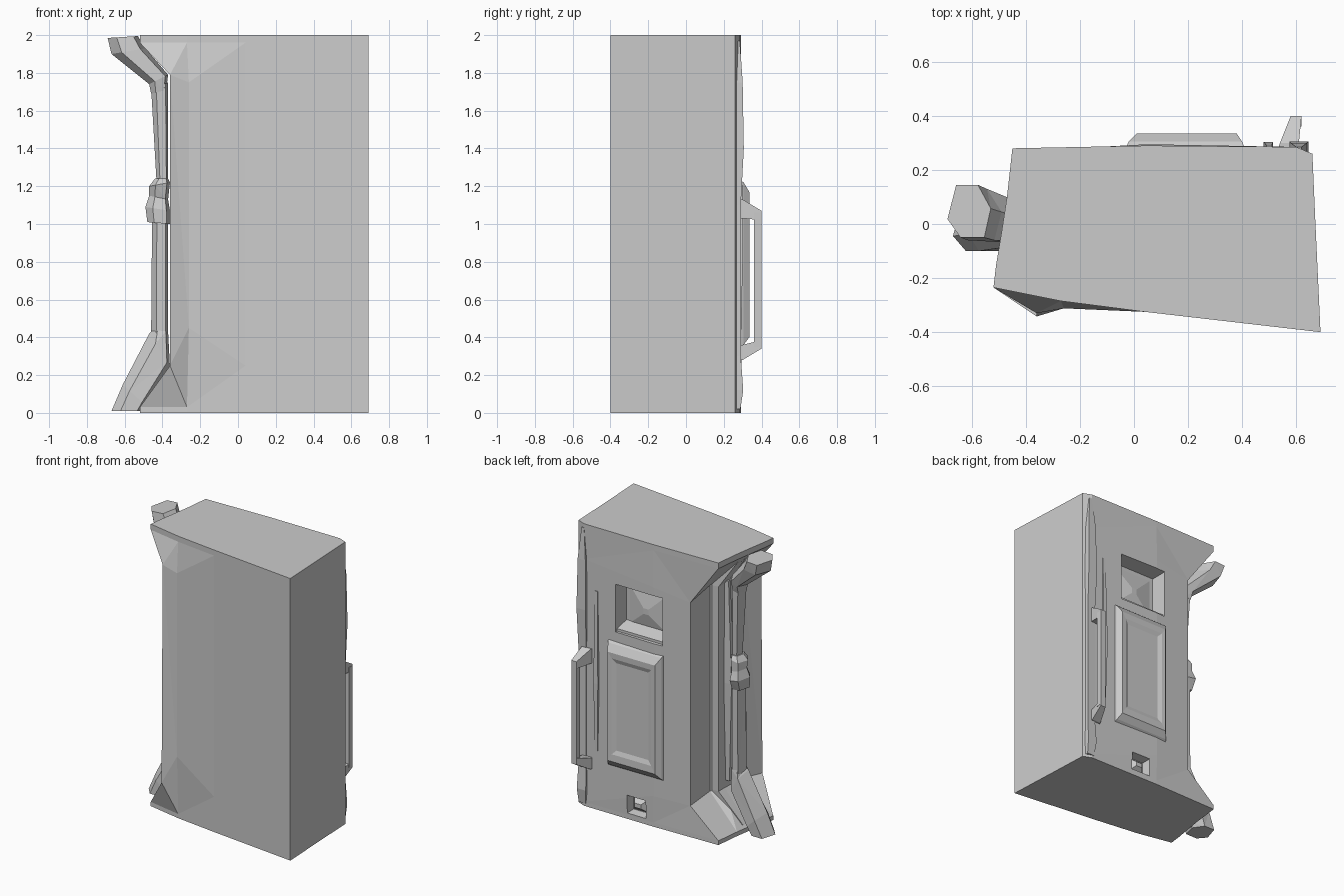
import bpy, bmesh


def finish(name, bm):
    bmesh.ops.recalc_face_normals(bm, faces=bm.faces)
    me = bpy.data.meshes.new(name)
    bm.to_mesh(me)
    bm.free()
    ob = bpy.data.objects.new(name, me)
    bpy.context.collection.objects.link(ob)
    return ob


def loft(name, rings):
    """Closed skin through rings of equal point count."""
    bm = bmesh.new()
    rows = [[bm.verts.new(p) for p in r] for r in rings]
    n = len(rows[0])
    for a, b in zip(rows, rows[1:]):
        for i in range(n):
            j = (i + 1) % n
            bm.faces.new((a[i], a[j], b[j], b[i]))
    bm.faces.new(rows[0])
    bm.faces.new(rows[-1])
    bmesh.ops.triangulate(bm, faces=bm.faces)
    return finish(name, bm)


def rect(x0, x1, z0, z1, y):
    return [(x0, y, z0), (x1, y, z0), (x1, y, z1), (x0, y, z1)]


def flat(x0, x1, y0, y1, z):
    return [(x0, y0, z), (x1, y0, z), (x1, y1, z), (x0, y1, z)]


# Body: columns of (end x, end y, waist x, waist y, low waist z, high waist z)
COLS = [
    (.69, -.40, .69, -.40, .25, 1.75),
    (.67, .03, .67, .03, .25, 1.75),
    (.66, .26, .66, .26, .25, 1.75),
    (.60, .285, .60, .285, .25, 1.75),
    (.05, .29, .05, .295, .22, 1.70),
    (-.45, .28, -.23, .28, .22, 1.66),
    (-.47, .10, -.23, .06, .24, 1.70),
    (-.49, -.03, -.29, -.02, .25, 1.75),
    (-.51, -.15, -.30, -.20, .25, 1.77),
    (-.52, -.235, -.36, -.33, .25, 1.79),
    (-.27, -.285, -.26, -.312, .45, 1.75),
    (.04, -.325, .04, -.325, .25, 1.75),
]
body = loft("body", [
    [(c[0], c[1], 0) for c in COLS],
    [(c[0], c[1], .03) for c in COLS],
    [(c[2], c[3] - (.012 if i == 9 else 0), c[4]) for i, c in enumerate(COLS)],
    [(c[2], c[3], c[5]) for c in COLS],
    [(c[0], c[1], 1.96) for c in COLS],
    [(c[0], c[1], 2.0) for c in COLS],
])


def recess(name, x0, x1, z0, z1, depth_y, taper=0):
    cut = loft(name, [rect(x0 + taper, x1 - taper, z0 + taper, z1 - taper, depth_y),
                      rect(x0, x1, z0, z1, .30), rect(x0, x1, z0, z1, .36)])
    cut.hide_render = True
    cut.hide_set(True)
    m = body.modifiers.new(name, 'BOOLEAN')
    m.operation, m.solver, m.object = 'DIFFERENCE', 'EXACT', cut


# Recessed window and small socket in the back face
recess("window_cutter", -.02, .35, 1.30, 1.64, .18, .01)
recess("socket_cutter", .11, .26, .04, .17, .23, .01)
loft("window_floor", [rect(-.01, .34, 1.31, 1.63, .175), rect(.15, .19, 1.44, 1.48, .205)])
loft("window_sill", [rect(-.02, .35, 1.29, 1.35, .18), rect(-.02, .35, 1.29, 1.32, .275)])
loft("socket_plug", [rect(.12, .25, .05, .16, .225), rect(.16, .21, .09, .12, .275)])

# Raised rectangular panel with a shallow dished face
loft("panel", [rect(-.03, .41, .34, 1.24, .28), rect(-.02, .40, .36, 1.22, .305),
               rect(.01, .38, .40, 1.17, .335), rect(.04, .35, .45, 1.13, .333),
               rect(.07, .32, .48, 1.10, .322)])

# Corner trim strips beside the handle
loft("corner_trim", [flat(.585, .64, .25, .288, .02), flat(.575, .645, .25, .303, .12),
                     flat(.58, .64, .25, .29, .30), flat(.58, .64, .25, .29, 1.1),
                     flat(.575, .645, .25, .306, 1.4), flat(.58, .64, .25, .30, 1.75),
                     flat(.60, .62, .25, .285, 1.97)])
loft("edge_rib", [flat(.49, .51, .26, .292, .42), flat(.48, .515, .26, .303, .9),
                  flat(.49, .51, .26, .292, 1.55)])

# Grab handle: a bar between two tapered mounts
loft("handle_bar", [flat(.58, .62, .36, .40, .35), flat(.58, .62, .36, .40, 1.06)])
for name, z0, z1, t0, t1 in (("upper_mount", 1.03, 1.13, 1.02, 1.07),
                             ("lower_mount", .28, .36, .34, .385)):
    loft("handle_" + name, [rect(.53, .61, z0, z1, .27), rect(.54, .61, z0, z1, .30),
                            rect(.58, .62, t0, t1, .40)])

# Ribs inside the left channel
loft("channel_rib", [flat(-.47, -.25, -.07, .03, .05), flat(-.29, -.2, -.07, .05, .25),
                     flat(-.29, -.2, -.07, .05, 1.70), flat(-.46, -.25, -.07, .03, 1.95)])
loft("channel_blade", [flat(-.32, -.25, -.05, -.03, .3), flat(-.35, -.25, -.05, -.01, 1.0),
                       flat(-.32, -.25, -.04, -.02, 1.72)])


# Six-sided pipe sections: (left x, left z, right x, right z, front y, back y)
def hex_ring(xl, zl, xr, zr, y0, y1):
    spots = [(0, .35), (.3, 0), (.85, 0), (1, .55), (.7, 1), (.2, 1)]
    return [(xl + (xr - xl) * u, y0 + (y1 - y0) * v, zl + (zr - zl) * u) for u, v in spots]


def pipe(name, *sections):
    loft(name, [hex_ring(*s) for s in sections])


pipe("side_pipe_foot", (-.67, .01, -.51, .01, -.10, .06), (-.61, .15, -.49, .04, -.10, .07),
     (-.47, .42, -.36, .24, -.08, .06), (-.45, .44, -.37, .43, -.06, .05))
pipe("side_pipe_lower", (-.46, .40, -.37, .40, -.06, .05), (-.455, 1.02, -.37, 1.02, -.06, .05))
pipe("side_pipe_joint", (-.48, 1.01, -.36, 1.00, -.07, .05), (-.49, 1.09, -.36, 1.07, -.07, .08),
     (-.47, 1.15, -.37, 1.13, -.05, .06), (-.47, 1.20, -.36, 1.22, -.07, .06),
     (-.44, 1.24, -.37, 1.24, -.05, .04))
pipe("side_pipe_upper", (-.43, 1.20, -.37, 1.20, -.04, .03), (-.46, 1.72, -.37, 1.75, -.06, .05))
pipe("side_pipe_top", (-.46, 1.69, -.38, 1.71, -.06, .05), (-.47, 1.74, -.37, 1.79, -.07, .07),
     (-.67, 1.90, -.49, 1.93, -.06, .13), (-.69, 1.985, -.53, 1.995, -.05, .145))
